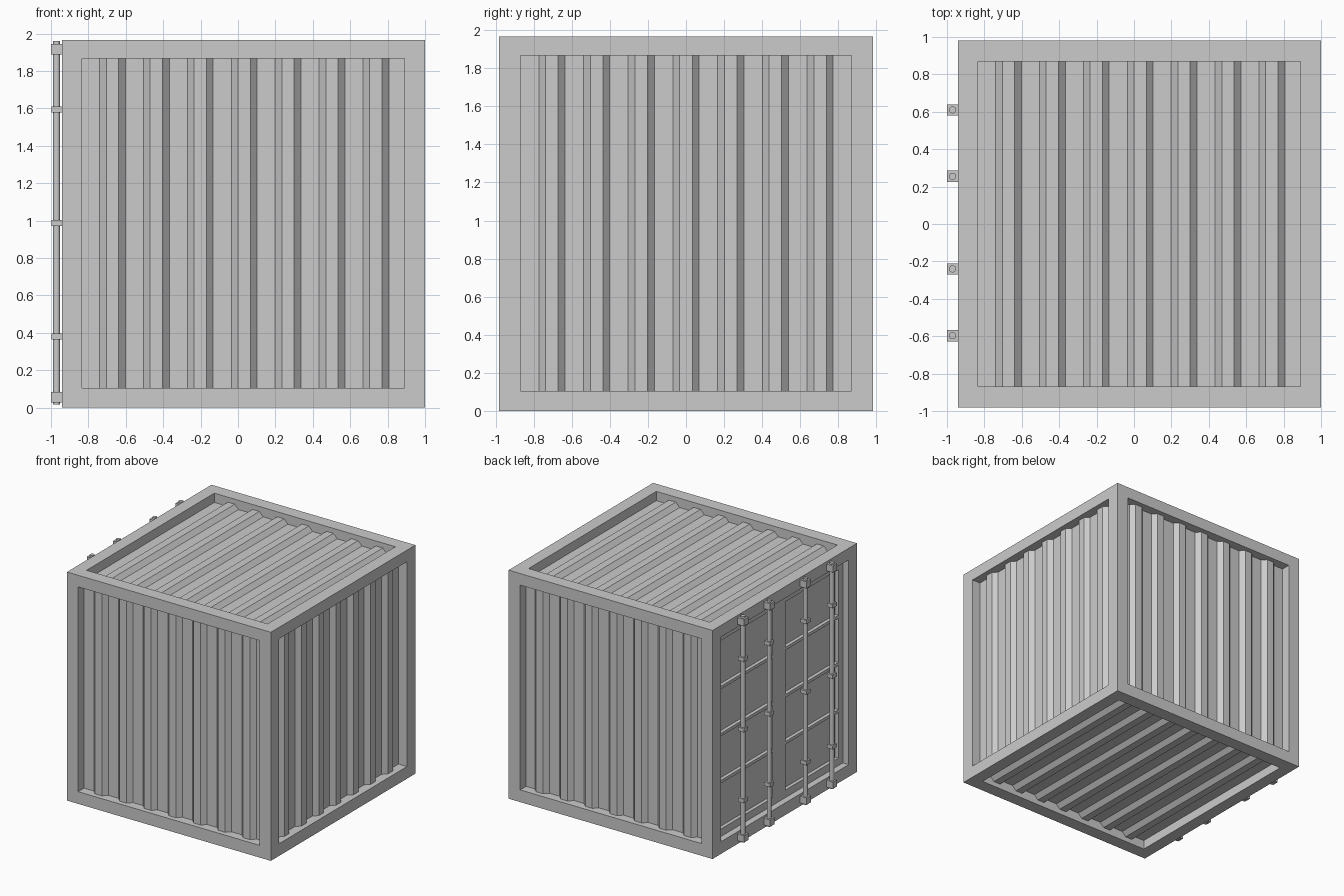
import bpy, bmesh

if "Cube" in bpy.data.objects:
    bpy.data.objects.remove(bpy.data.objects["Cube"])

X0, X1, Y, Z1 = -0.94, 1.0, 0.982, 1.966      # outer body
OX0, OX1, OY, OZ0, OZ1 = -0.833, 0.89, 0.868, 0.105, 1.866   # openings
VALLEY, RIDGE, BACK = 0.08, 0.043, 0.105      # depths below the frame face


def finish(name, bm):
    bmesh.ops.recalc_face_normals(bm, faces=bm.faces[:])
    me = bpy.data.meshes.new(name)
    bm.to_mesh(me)
    bm.free()
    ob = bpy.data.objects.new(name, me)
    bpy.context.collection.objects.link(ob)
    return ob


def add_box(bm, a, b):
    vs = bmesh.ops.create_cube(bm, size=1)["verts"]
    for v in vs:
        v.co = [(a[i] + b[i]) / 2 + v.co[i] * (b[i] - a[i]) for i in range(3)]


def boxes(name, pairs):
    bm = bmesh.new()
    for a, b in pairs:
        add_box(bm, a, b)
    return finish(name, bm)


# Cage frame: a body block with the three through-openings cut out
def helper(name, a, b):
    ob = boxes(name, [(a, b)])
    ob.hide_render = True
    ob.hide_set(True)
    return ob


frame = boxes("frame", [((X0, -Y, 0), (X1, Y, Z1))])
cutters = [helper("cut_x", (-2, -OY, OZ0), (2, OY, OZ1)),
           helper("cut_y", (OX0, -2, OZ0), (OX1, 2, OZ1)),
           helper("cut_z", (OX0, -OY, -1), (OX1, OY, 3))]
bpy.context.view_layer.objects.active = frame
for c in cutters:
    m = frame.modifiers.new(c.name, "BOOLEAN")
    m.operation = "DIFFERENCE"
    m.solver = "EXACT"
    m.object = c
    bpy.ops.object.modifier_apply(modifier=m.name)
for c in cutters:
    bpy.data.objects.remove(c)


# Corrugated panels: trapezoid ridge profile swept across the opening
def corrugated(name, u0, u1, centre, v0, v1, place):
    prof = [(u0, BACK), (u0, VALLEY)]
    for i in range(-3, 4):
        c = centre + i * 0.2347
        prof += [(c - 0.069, VALLEY), (c - 0.033, RIDGE),
                 (c + 0.033, RIDGE), (c + 0.069, VALLEY)]
    prof += [(u1, VALLEY), (u1, BACK)]
    bm = bmesh.new()
    ends = [[bm.verts.new(place(u, v, d)) for u, d in prof] for v in (v0, v1)]
    n = len(prof)
    for e in ends:
        bm.faces.new(e)
    for i in range(n):
        j = (i + 1) % n
        bm.faces.new((ends[0][i], ends[0][j], ends[1][j], ends[1][i]))
    finish(name, bm)


CX = 0.033
corrugated("front_panel", OX0, OX1, CX, OZ0, OZ1, lambda u, v, d: (u, -Y + d, v))
corrugated("back_panel", OX0, OX1, CX, OZ0, OZ1, lambda u, v, d: (u, Y - d, v))
corrugated("end_panel", -OY, OY, 0, OZ0, OZ1, lambda u, v, d: (X1 - d, u, v))
corrugated("roof_panel", OX0, OX1, CX, -OY, OY, lambda u, v, d: (u, v, Z1 - d))
corrugated("floor_panel", OX0, OX1, CX, -OY, OY, lambda u, v, d: (u, v, d))

# Doors: back sheet with stiles and rails around recessed panels
F, R = X0 + 0.055, X0 + 0.085
boxes("door_sheet", [((R, -OY, OZ0), (R + 0.02, OY, OZ1))])
P0, P1, B, T = 0.085, 0.807, 0.17, 1.79
bars = [((F, -P0, OZ0), (R, P0, OZ1)),
        ((F, P1, OZ0), (R, OY, OZ1)), ((F, -OY, OZ0), (R, -P1, OZ1))]
for y0, y1 in ((P0, P1), (-P1, -P0)):
    bars += [((F, y0, OZ0), (R, y1, B)), ((F, y0, T), (R, y1, OZ1))]
    for k in (1, 2, 3):
        z = B + (T - B) * k / 4
        bars.append(((F, y0, z - 0.013), (R, y1, z + 0.013)))
boxes("door_frames", bars)

# Locking rods with end brackets and clamps
for n, y in enumerate((0.61, 0.255, -0.24, -0.597), 1):
    bm = bmesh.new()
    vs = bmesh.ops.create_cone(bm, cap_ends=True, segments=16, radius1=0.019,
                               radius2=0.019, depth=1.944)["verts"]
    bmesh.ops.translate(bm, verts=vs, vec=(-0.97, y, 0.988))
    rod = finish(f"lock_rod_{n}", bm)
    bpy.ops.object.select_all(action="DESELECT")
    rod.select_set(True)
    bpy.context.view_layer.objects.active = rod
    bpy.ops.object.shade_smooth_by_angle()
    parts = [((-1.0, y - 0.03, z - 0.029), (X0 + 0.001, y + 0.03, z + 0.029))
             for z in (0.056, 1.916)]
    parts += [((-0.998, y - 0.028, z - 0.016), (-0.942, y + 0.028, z + 0.016))
              for z in (0.38, 0.988, 1.595)]
    boxes(f"rod_brackets_{n}", parts)
